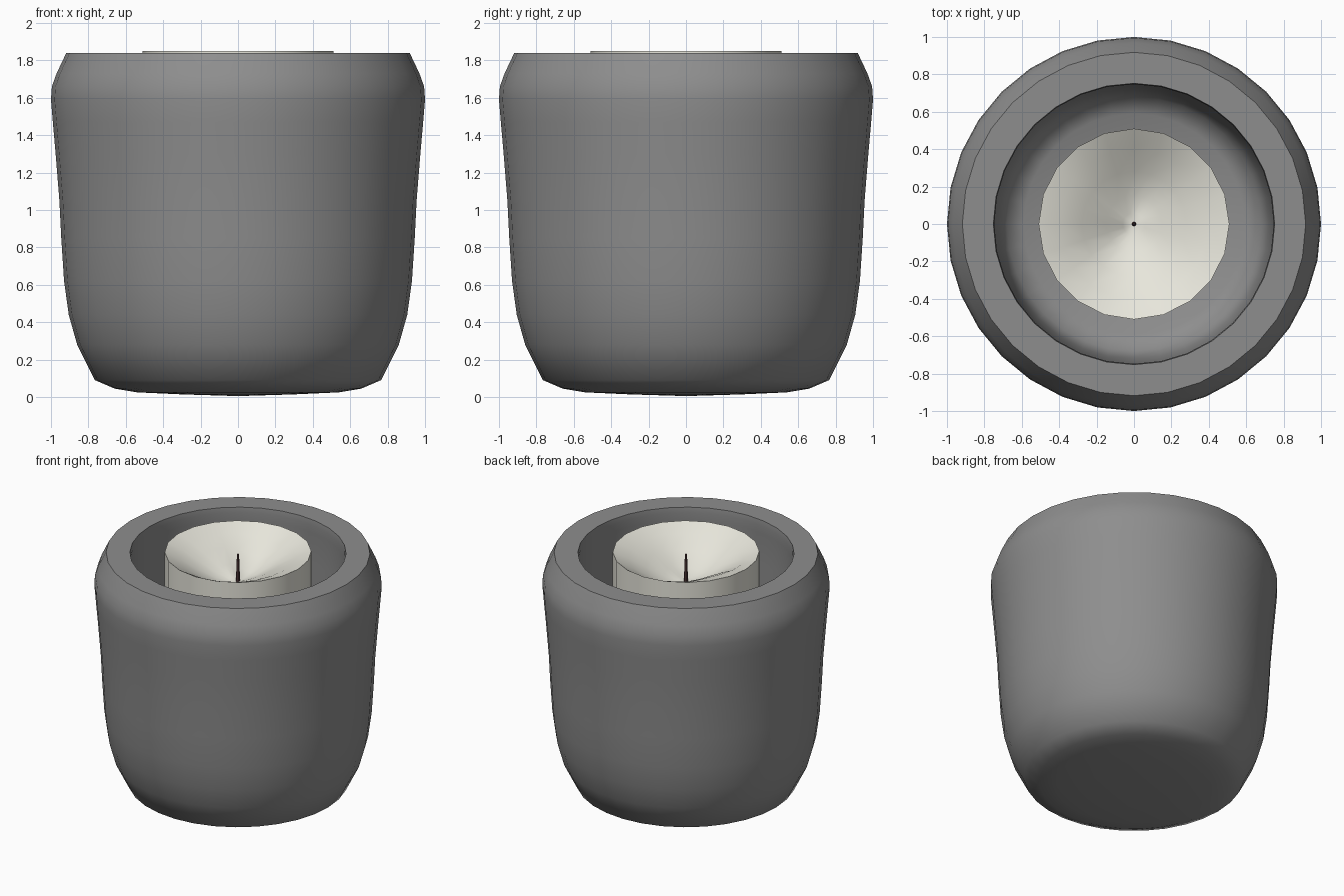
import bpy, bmesh, math

if "Cube" in bpy.data.objects:
    bpy.data.objects.remove(bpy.data.objects["Cube"])


def lathe(name, profile, sides, warp=None, angle=40):
    """Revolve (r, z) points around z; points with r = 0 become poles."""
    bm = bmesh.new()
    rings = []
    for r, z in profile:
        if r == 0:
            rings.append([bm.verts.new((0, 0, z))])
            continue
        ring = []
        for i in range(sides):
            a = 2 * math.pi * i / sides
            ring.append(bm.verts.new((r * math.cos(a), r * math.sin(a),
                                      z + (warp(r, z, a) if warp else 0))))
        rings.append(ring)
    for lo, hi in zip(rings, rings[1:]):
        for i in range(sides):
            j = (i + 1) % sides
            if len(lo) == 1:
                bm.faces.new((lo[0], hi[j], hi[i]))
            elif len(hi) == 1:
                bm.faces.new((lo[i], lo[j], hi[0]))
            else:
                bm.faces.new((lo[i], lo[j], hi[j], hi[i]))
    bmesh.ops.recalc_face_normals(bm, faces=bm.faces)
    mesh = bpy.data.meshes.new(name)
    bm.to_mesh(mesh)
    bm.free()
    ob = bpy.data.objects.new(name, mesh)
    bpy.context.collection.objects.link(ob)
    bpy.ops.object.select_all(action='DESELECT')
    ob.select_set(True)
    bpy.context.view_layer.objects.active = ob
    bpy.ops.object.shade_smooth_by_angle(angle=math.radians(angle))
    return ob


def colour(ob, name, rgb):
    mat = bpy.data.materials.new(name)
    mat.diffuse_color = (*rgb, 1)
    mat.use_nodes = True
    mat.node_tree.nodes["Principled BSDF"].inputs["Base Color"].default_value = mat.diffuse_color
    ob.data.materials.append(mat)


# Thick-walled cup: base, outside, rim, inside
holder = lathe("holder", [
    (0, 0.005), (0.3, 0.014), (0.54, 0.025), (0.66, 0.045), (0.765, 0.09),
    (0.86, 0.28), (0.905, 0.44), (0.93, 0.62), (0.945, 0.85), (0.955, 1.05),
    (0.975, 1.3), (0.99, 1.47), (1.0, 1.59), (0.995, 1.66), (0.97, 1.73),
    (0.918, 1.84), (0.752, 1.84), (0.747, 1.80), (0.752, 1.74), (0.75, 1.5),
    (0.74, 0.9), (0.72, 0.4), (0.68, 0.27), (0.59, 0.22), (0, 0.2)], 32,
    angle=55)
colour(holder, "dark_grey", (0.27, 0.27, 0.27))


# Candle with a melted, slightly lopsided hollow in the top
def melt(r, z, a):
    if z < 1.5 or r > 0.5:
        return 0
    bump = math.sin(math.pi * r / 0.51)
    return bump * (0.03 * math.cos(2 * a + 0.5) + 0.01 * math.sin(3 * a))


candle = lathe("candle", [
    (0, 0.2), (0.51, 0.2), (0.51, 1.85), (0.40, 1.80), (0.28, 1.73),
    (0.15, 1.66), (0.06, 1.63), (0, 1.62)], 20, melt)
colour(candle, "wax", (0.80, 0.79, 0.71))

# Short tapered wick
wick = lathe("wick", [(0, 1.6), (0.013, 1.6), (0.012, 1.75),
                      (0.006, 1.83), (0, 1.835)], 8)
colour(wick, "burnt_wick", (0.1, 0.05, 0.05))
